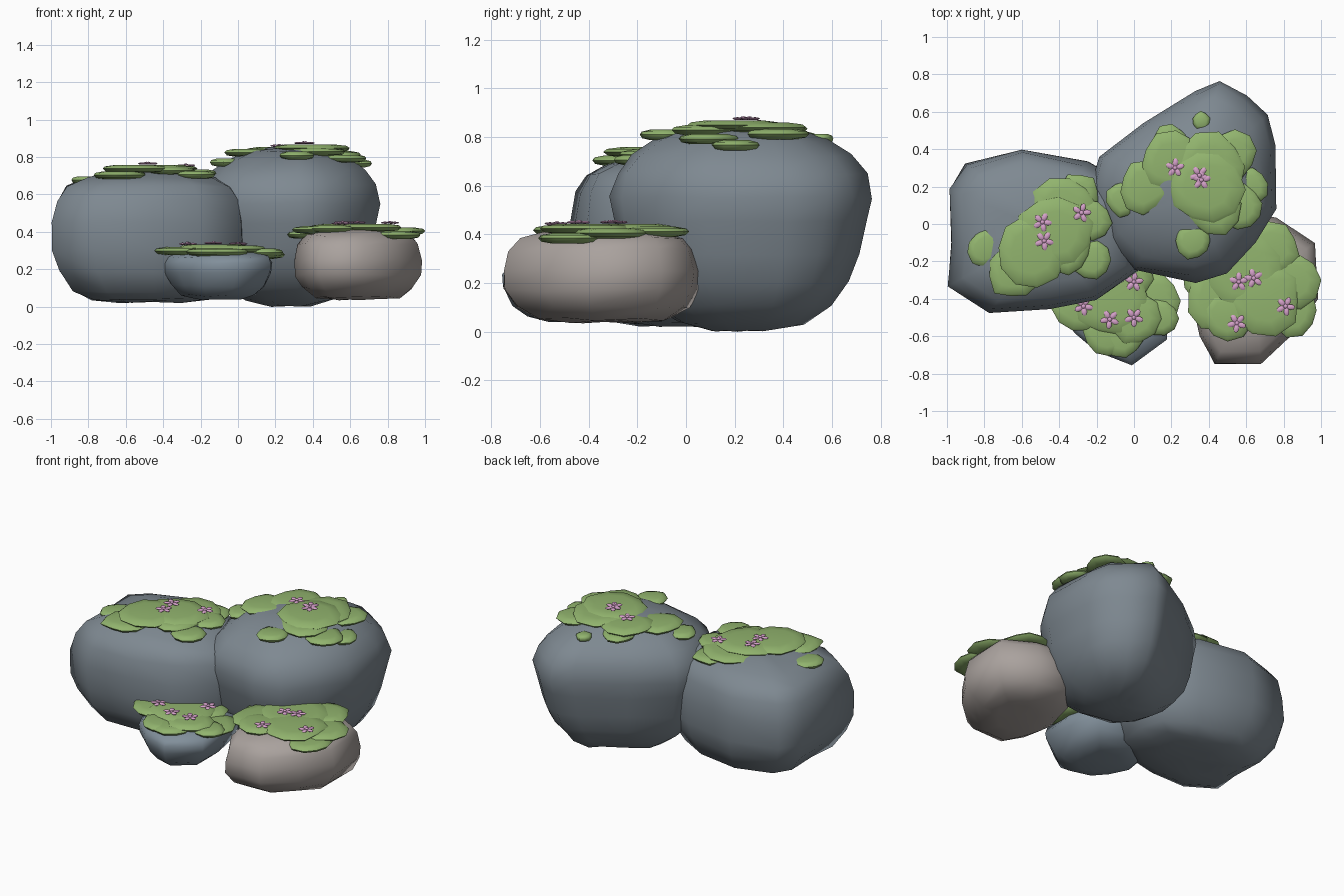
import bpy, bmesh, math, random
from mathutils import Vector
from mathutils.bvhtree import BVHTree

random.seed(4)
if "Cube" in bpy.data.objects:
    bpy.data.objects.remove(bpy.data.objects["Cube"])


def material(name, r, g, b):
    mat = bpy.data.materials.new(name)
    mat.use_nodes = True
    mat.diffuse_color = (r, g, b, 1)
    bsdf = mat.node_tree.nodes["Principled BSDF"]
    bsdf.inputs["Base Color"].default_value = (r, g, b, 1)
    bsdf.inputs["Roughness"].default_value = 0.9
    return mat


SLATE = material("slate grey", .21, .25, .285)
BLUE = material("blue grey", .22, .275, .325)
WARM = material("warm stone", .40, .36, .34)
MOSS = material("moss green", .285, .455, .155)
PINK = material("petal pink", .67, .36, .59)


def loft(bm, outline, centre, rings, jitter=0.0):
    """Stack scaled copies of an outline, closing both ends with a fan."""
    cx, cy = centre
    loops = []
    for scale, z in rings:
        loop = []
        for x, y in outline:
            s = scale + random.uniform(-jitter, jitter)
            lift = random.uniform(-jitter, jitter) * 0.5
            loop.append(bm.verts.new((cx + (x - cx) * s, cy + (y - cy) * s, z + lift)))
        loops.append(loop)
    n = len(outline)
    for low, high in zip(loops, loops[1:]):
        for i in range(n):
            j = (i + 1) % n
            bm.faces.new((low[i], low[j], high[j], high[i]))
    for loop, z, flip in ((loops[0], rings[0][1], True), (loops[-1], rings[-1][1], False)):
        tip = bm.verts.new((cx, cy, z))
        for i in range(n):
            a, b = loop[i], loop[(i + 1) % n]
            bm.faces.new((b, a, tip) if flip else (a, b, tip))


def finish(name, bm, mat, angle):
    bmesh.ops.recalc_face_normals(bm, faces=bm.faces)
    mesh = bpy.data.meshes.new(name)
    bm.to_mesh(mesh)
    mesh.materials.append(mat)
    obj = bpy.data.objects.new(name, mesh)
    bpy.context.collection.objects.link(obj)
    bpy.ops.object.select_all(action="DESELECT")
    obj.select_set(True)
    bpy.context.view_layer.objects.active = obj
    bpy.ops.object.shade_smooth_by_angle(angle=math.radians(angle))


def height(tree, x, y, floor):
    hit = tree.ray_cast(Vector((x, y, 3)), Vector((0, 0, -1)))[0]
    return max(hit.z, floor) if hit else floor


def make_pad(bm, x, y, z, r):
    """A flat lens of moss with an uneven rim."""
    sides = 10
    turn = random.random()
    outline = []
    for i in range(sides):
        a = (i + turn) * math.tau / sides
        d = r * random.uniform(.9, 1.12)
        outline.append((x + d * math.cos(a), y + d * math.sin(a)))
    loft(bm, outline, (x, y), [(.6, z - .022), (.9, z - .015), (1, z),
                               (.92, z + .012), (.6, z + .02)])


def make_flower(bm, x, y, z):
    """Five flattened petals around a small button."""
    turn = random.random() * math.tau
    for i in range(6):
        a = turn + i * math.tau / 5
        ball = bmesh.ops.create_uvsphere(bm, u_segments=8, v_segments=4, radius=1)["verts"]
        long, wide, out = (.023, .015, .029) if i < 5 else (.012, .012, 0)
        for v in ball:
            px, py = v.co.x * long + out, v.co.y * wide
            v.co = (x + px * math.cos(a) - py * math.sin(a),
                    y + px * math.sin(a) + py * math.cos(a),
                    z + v.co.z * .006 + (.004 if i == 5 else 0))


def make_cluster(name, mat, outline, centre, rings, floor, pads, flowers):
    bm = bmesh.new()
    loft(bm, outline, centre, rings, .014)
    finish(name + "_boulder", bm, mat, 70)
    tree = BVHTree.FromBMesh(bm)
    bm.free()

    bm = bmesh.new()
    for x, y, r in pads:
        make_pad(bm, x, y, height(tree, x, y, floor) + random.uniform(-.01, .006), r)
    finish(name + "_moss", bm, MOSS, 50)
    tree = BVHTree.FromBMesh(bm)
    bm.free()

    bm = bmesh.new()
    for x, y in flowers:
        make_flower(bm, x, y, height(tree, x, y, floor) + .007)
    finish(name + "_flowers", bm, PINK, 60)
    bm.free()


# Left-hand wide boulder
make_cluster(
    "wide", SLATE,
    [(-.99, .19), (-.9, .32), (-.6, .4), (-.25, .33), (0, .2), (.05, 0), (.02, -.25),
     (-.2, -.41), (-.45, -.45), (-.77, -.47), (-.99, -.33), (-.97, -.1)],
    (-.46, -.04),
    [(.34, .025), (.6, .04), (.79, .08), (.94, .19), (1, .3), (1, .45), (.95, .57),
     (.85, .645), (.66, .69), (.42, .72), (.2, .735)],
    .65,
    [(-.42, -.04, .2), (-.38, .08, .17), (-.3, .16, .11), (-.24, .02, .12), (-.23, -.19, .11),
     (-.55, -.15, .18), (-.64, -.26, .14), (-.8, -.13, .095), (-.36, -.14, .13)],
    [(-.49, .01), (-.48, -.09), (-.28, .06)])

# Tall boulder at the back
make_cluster(
    "tall", SLATE,
    [(.46, .77), (.33, .71), (.05, .54), (-.19, .36), (-.24, .18), (-.15, -.1), (0, -.25),
     (.33, -.31), (.5, -.27), (.65, -.1), (.76, .08), (.75, .42), (.71, .58), (.6, .68)],
    (.29, .22),
    [(.2, .005), (.47, .035), (.68, .105), (.82, .2), (.9, .315), (.96, .45), (1, .55),
     (.95, .65), (.83, .725), (.66, .785), (.44, .83), (.2, .85)],
    .74,
    [(.38, .2, .2), (.4, .3, .18), (.2, .33, .16), (.19, .43, .1), (.06, .2, .14),
     (-.06, .13, .09), (.42, .09, .15), (.57, .09, .12), (.52, .37, .13), (.62, .2, .1),
     (.32, -.09, .095), (.36, .55, .05)],
    [(.22, .3), (.35, .26), (.36, .235)])

# Small boulder in front
make_cluster(
    "small", BLUE,
    [(-.4, -.4), (-.32, -.58), (-.2, -.68), (-.01, -.76), (.18, -.62), (.18, -.4),
     (.13, -.17), (-.15, -.1), (-.37, -.24)],
    (-.1, -.43),
    [(.4, .045), (.68, .06), (.86, .11), (.98, .18), (1, .23), (.93, .265),
     (.7, .29), (.35, .31)],
    .285,
    [(-.12, -.4, .2), (-.29, -.44, .14), (.1, -.42, .16), (-.03, -.29, .13), (-.15, -.59, .12),
     (-.06, -.6, .11), (.14, -.5, .1), (0, -.5, .14)],
    [(-.27, -.44), (-.13, -.51), (0, -.5), (0, -.31)])

# Warm boulder at the front left
make_cluster(
    "warm", WARM,
    [(.3, -.38), (.35, -.6), (.43, -.75), (.68, -.75), (.86, -.58), (.98, -.4), (.97, -.1),
     (.76, .03), (.55, .07), (.38, -.1)],
    (.64, -.33),
    [(.35, .04), (.66, .05), (.87, .1), (.99, .17), (1, .25), (.95, .335),
     (.84, .38), (.6, .41), (.3, .425)],
    .39,
    [(.6, -.25, .22), (.45, -.4, .17), (.73, -.13, .15), (.84, -.3, .15), (.38, -.3, .13),
     (.5, -.49, .13), (.7, -.4, .19), (.85, -.47, .13), (.48, -.2, .15)],
    [(.56, -.31), (.64, -.29), (.81, -.44), (.55, -.53)])
